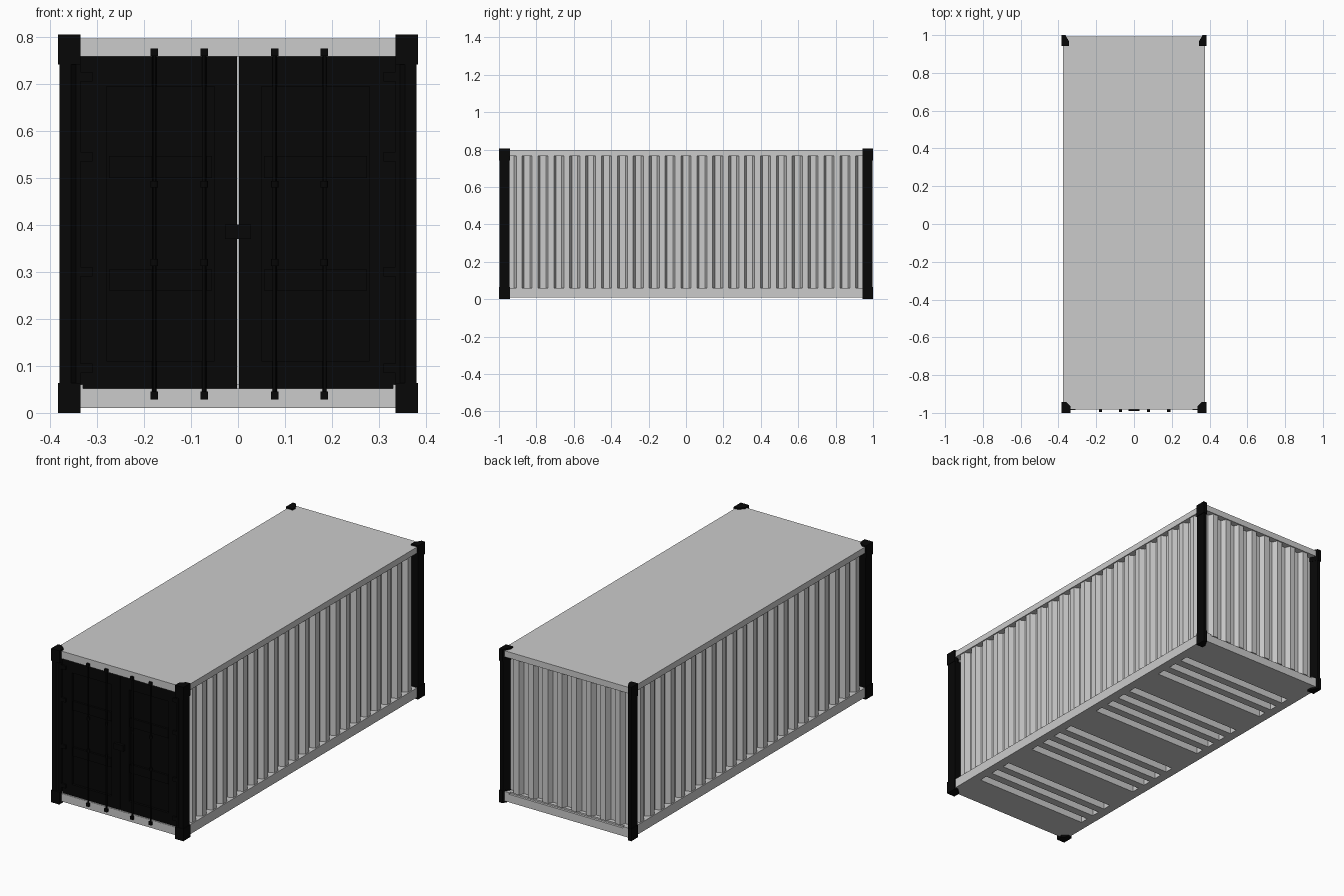
import bpy, bmesh
from mathutils import Matrix, Vector

if "Cube" in bpy.data.objects:
    bpy.data.objects.remove(bpy.data.objects["Cube"])

black = bpy.data.materials.new("black_paint")
black.diffuse_color = (0.002, 0.002, 0.002, 1)
black.use_nodes = True
black.node_tree.nodes["Principled BSDF"].inputs["Base Color"].default_value = black.diffuse_color


def finish(name, bm, mat=None):
    bmesh.ops.recalc_face_normals(bm, faces=bm.faces)
    me = bpy.data.meshes.new(name)
    bm.to_mesh(me)
    bm.free()
    ob = bpy.data.objects.new(name, me)
    bpy.context.collection.objects.link(ob)
    if mat:
        me.materials.append(mat)
    return ob


def add_box(bm, x0, x1, y0, y1, z0, z1):
    c = Vector(((x0 + x1) / 2, (y0 + y1) / 2, (z0 + z1) / 2))
    s = Vector((abs(x1 - x0), abs(y1 - y0), z1 - z0))
    bmesh.ops.create_cube(bm, size=1, matrix=Matrix.Translation(c) @ Matrix.Diagonal(s).to_4x4())


def boxes(name, items, mat=None):
    bm = bmesh.new()
    for b in items:
        add_box(bm, *b)
    return finish(name, bm, mat)


def add_prism(bm, pts, z0, z1):
    f = bm.faces.new([bm.verts.new((x, y, z0)) for x, y in pts])
    r = bmesh.ops.extrude_face_region(bm, geom=[f])
    for v in r["geom"]:
        if isinstance(v, bmesh.types.BMVert):
            v.co.z = z1


def corrugated(name, length, count, z0, z1, depth, place):
    # trapezoid sheet with thickness; place(u, d) maps run and inset to x, y
    p = length / (count + .36)
    outer = []
    for i in range(count):
        u = -length / 2 + i * p
        outer += [(u, depth), (u + .36 * p, depth), (u + .5 * p, 0), (u + .86 * p, 0)]
    outer += [(length / 2 - .36 * p, depth), (length / 2, depth)]
    inner = [(u, d + 0.004) for u, d in reversed(outer)]
    bm = bmesh.new()
    add_prism(bm, [place(u, d) for u, d in outer + inner], z0, z1)
    return finish(name, bm)


# roof and rails
boxes("roof", [(-.377, .377, -.98, .992, .765, .797)])
boxes("door_header", [(-.34, .34, -.982, -.95, .758, .797)])
boxes("door_sill", [(-.34, .34, -.982, -.95, .01, .051)])

# floor with four groups of open pockets between cross members
pockets = sorted(s * y for s in (-1, 1) for y in (.12, .207, .293, .38, .605, .692, .78))
half = .0225
edges = [-.98] + [e for y in pockets for e in (y - half, y + half)] + [.992]
boxes("floor_cross_members",
      [(-.33, .33, a, b, .01, .052) for a, b in zip(edges[::2], edges[1::2])])
boxes("floor_deck", [(-.34, .34, -.95, .98, .052, .06)])
boxes("bottom_rails", [(s * .33, s * .377, -.98, .992, .01, .06) for s in (-1, 1)])

# corrugated walls
for s, side in ((-1, "left"), (1, "right")):
    corrugated(side + "_wall", 1.9, 22, .06, .765, .027, lambda u, d, s=s: (s * (.371 - d), u))
corrugated("back_wall", .70, 8, .06, .765, .027, lambda u, d: (u, .986 - d))

# corner posts and castings
front = [(.335, -1), (.383, -1), (.383, -.942), (.36, -.942), (.335, -.965)]
back = [(.363, 1), (.383, 1), (.383, .943), (.343, .943), (.343, .965)]
front_post = [(.345, -.988), (.355, -.997), (.38, -.997), (.38, -.943), (.335, -.943), (.335, -.988)]
back_post = [(.363, .997), (.38, .997), (.38, .945), (.345, .945), (.345, .965)]
for s, side in ((-1, "left"), (1, "right")):
    for end, cast, post in (("front", front, front_post), ("back", back, back_post)):
        bm = bmesh.new()
        for z0, z1 in ((0, .064), (.741, .805)):
            add_prism(bm, [(s * x, y) for x, y in cast], z0, z1)
        finish(f"{end}_{side}_castings", bm, black)
        bm = bmesh.new()
        add_prism(bm, [(s * x, y) for x, y in post], .06, .745)
        finish(f"{end}_{side}_post", bm, black)

# doors: frame, recessed panels and shallow bands
for s, side in ((-1, "left"), (1, "right")):
    items = [(s * .002, s * .05, -.975, -.95, .051, .758),
             (s * .28, s * .345, -.975, -.95, .051, .758),
             (s * .05, s * .28, -.975, -.95, .051, .11),
             (s * .05, s * .28, -.975, -.95, .695, .758),
             (s * .05, s * .28, -.962, -.95, .11, .695)]
    for z0, z1 in ((.26, .305), (.50, .547)):
        items.append((s * .055, s * .275, -.973, -.95, z0, z1))
    boxes(side + "_door", items, black)
    # hinge straps reaching to the post
    boxes(side + "_hinges", [(s * .31, s * .355, -.985, -.97, z - .01, z + .01)
                             for z in (.095, .3, .545, .715)], black)

# locking bars with cams and guides
for i, x in enumerate((-.178, -.072, .078, .184)):
    bm = bmesh.new()
    bmesh.ops.create_cone(bm, cap_ends=True, segments=12, radius1=.0045, radius2=.0045, depth=.73,
                          matrix=Matrix.Translation((x, -.985, .402)))
    for z in (.32, .487):
        bmesh.ops.create_cone(bm, cap_ends=True, segments=12, radius1=.008, radius2=.008, depth=.014,
                              matrix=Matrix.Translation((x, -.985, z)))
    for z in (.037, .768):
        add_box(bm, x - .008, x + .008, -.994, -.976, z - .008, z + .008)
    bar = finish(f"lock_bar_{i + 1}", bm, black)
    bpy.context.view_layer.objects.active = bar
    bar.select_set(True)
    bpy.ops.object.shade_smooth_by_angle()
    bar.select_set(False)

# lock box across the door gap
boxes("lock_box", [(-.028, .028, -.99, -.97, .37, .401)], black)
